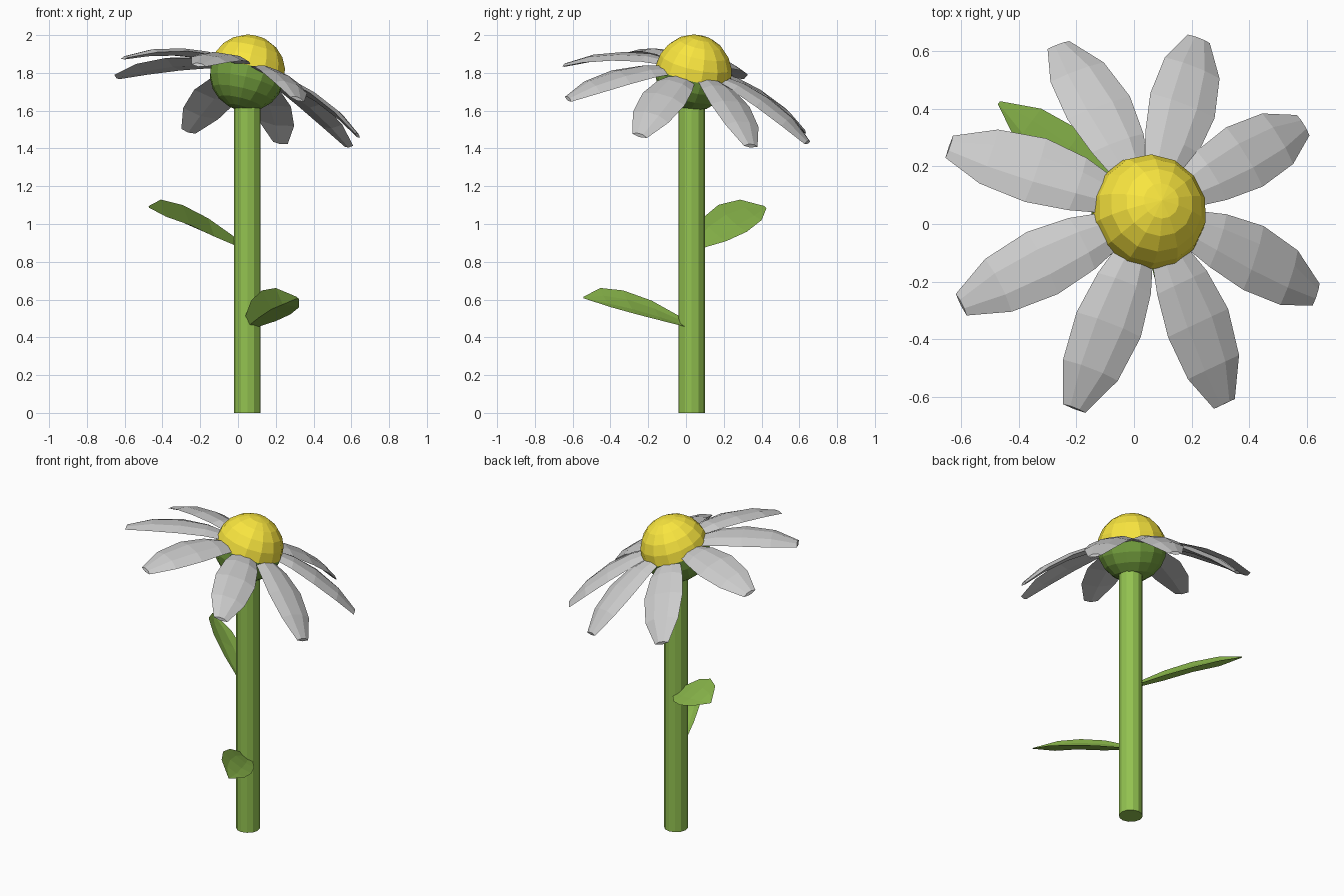
import bpy, bmesh, math
from mathutils import Vector, Matrix

if "Cube" in bpy.data.objects:
    bpy.data.objects.remove(bpy.data.objects["Cube"])


def material(name, rgb):
    m = bpy.data.materials.new(name)
    m.diffuse_color = (*rgb, 1)
    m.use_nodes = True
    m.node_tree.nodes["Principled BSDF"].inputs["Base Color"].default_value = m.diffuse_color
    return m


GREEN = material("leaf green", (0.29, 0.54, 0.08))
DARK = material("deep green", (0.18, 0.36, 0.05))
YELLOW = material("yellow", (0.95, 0.79, 0.05))


def finish(name, bm, matrix, mat=None):
    bmesh.ops.recalc_face_normals(bm, faces=bm.faces)
    me = bpy.data.meshes.new(name)
    bm.to_mesh(me)
    bm.free()
    ob = bpy.data.objects.new(name, me)
    ob.matrix_world = matrix
    bpy.context.collection.objects.link(ob)
    if mat:
        me.materials.append(mat)
    return ob


def blade(name, rows, top, bottom, matrix, mat=None, roll=0.0):
    """Closed blade along +x; rows are (distance, height, half width)."""
    bm = bmesh.new()
    rings = []
    for x, z, w in rows:
        k = min(1, w / 0.08)
        section = [(-w, 0), (-w * 0.4, top * k), (w * 0.4, top * k),
                   (w, 0), (0, bottom * k)]
        rings.append([bm.verts.new((x, y * math.cos(roll) - h * math.sin(roll),
                                    z + y * math.sin(roll) + h * math.cos(roll)))
                      for y, h in section])
    n = len(rings[0])
    for a, b in zip(rings, rings[1:]):
        for i in range(n):
            j = (i + 1) % n
            bm.faces.new((a[i], a[j], b[j], b[i]))
    bm.faces.new(rings[0])
    bm.faces.new(rings[-1])
    return finish(name, bm, matrix, mat)


# Stem
bm = bmesh.new()
bmesh.ops.create_cone(bm, cap_ends=True, segments=12, radius1=0.07, radius2=0.07, depth=1.65)
finish("stem", bm, Matrix.Translation((0.05, 0.03, 0.825)), GREEN)

# Tilted flower head frame
tilt = Vector((0, 0, 1)).rotation_difference(Vector((0.246, 0.22, 1))).to_matrix().to_4x4()
head = Matrix.Translation((0.05, 0.04, 1.8)) @ tilt

# Yellow centre and green cup, two halves of one ball
for name, side, mat in (("flower_centre", 1, YELLOW), ("flower_cup", -1, DARK)):
    bm = bmesh.new()
    bmesh.ops.create_uvsphere(bm, u_segments=14, v_segments=10, radius=0.203)
    bmesh.ops.bisect_plane(bm, geom=bm.verts[:] + bm.edges[:] + bm.faces[:], dist=1e-4,
                           plane_co=(0, 0, 0), plane_no=(0, 0, side), clear_inner=True)
    bmesh.ops.holes_fill(bm, edges=[e for e in bm.edges if e.is_boundary])
    finish(name, bm, head, mat)

# Drooping petals, each with a slightly different direction and dip
petal_rows = [(0.15, 0.01, 0.065), (0.27, 0.0, 0.1), (0.42, -0.035, 0.121),
              (0.58, -0.095, 0.103), (0.71, -0.165, 0.042)]
variation = [(31, 0.015), (70, 0.02), (111, 0.08), (160, -0.03),
             (206, -0.02), (250, 0.0), (296, 0.045), (341, 0.075)]
for i, (angle, dip) in enumerate(variation):
    turn = Matrix.Rotation(math.radians(angle), 4, 'Z') @ Matrix.Rotation(dip / 0.7, 4, 'Y')
    blade(f"petal_{i + 1}", petal_rows, 0.022, -0.014, head @ turn)

# Leaves, cupped and rolled to one side
upper_rows = [(0.05, 0.90, 0.045), (0.20, 0.97, 0.1), (0.36, 1.03, 0.118),
              (0.52, 1.075, 0.09), (0.65, 1.09, 0.008)]
lower_rows = [(0.03, 0.475, 0.04), (0.20, 0.54, 0.09), (0.36, 0.585, 0.105),
              (0.50, 0.61, 0.085), (0.63, 0.61, 0.008)]
for name, rows, angle, roll in (("upper_leaf", upper_rows, 143, 37),
                                ("lower_leaf", lower_rows, -65, -37)):
    place = Matrix.Translation((0.05, 0.03, 0)) @ Matrix.Rotation(math.radians(angle), 4, 'Z')
    blade(name, rows, -0.012, -0.045, place, GREEN, math.radians(roll))
